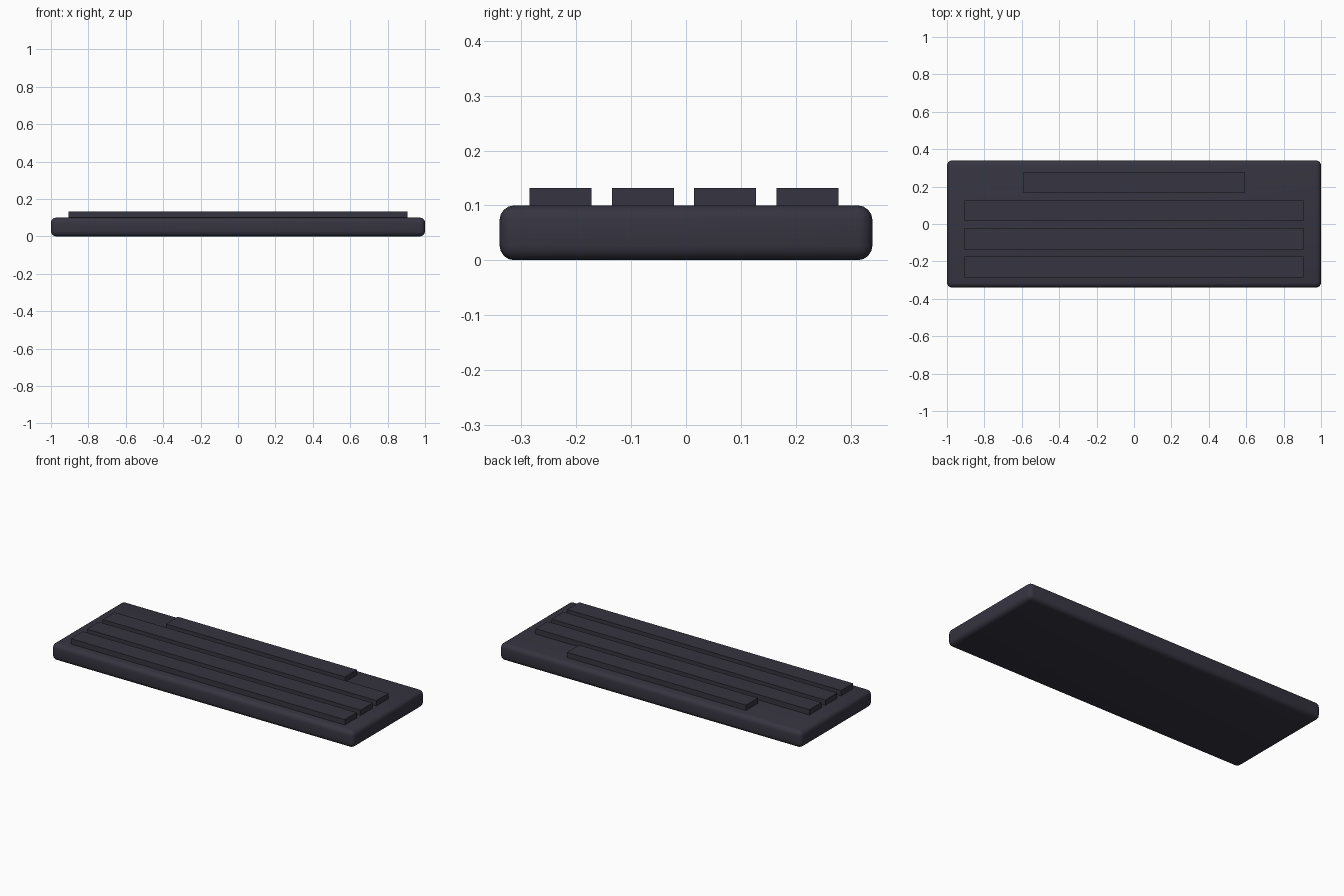
import bpy

if "Cube" in bpy.data.objects:
    bpy.data.objects.remove(bpy.data.objects["Cube"])

charcoal = bpy.data.materials.new("charcoal")
charcoal.diffuse_color = (0.037, 0.035, 0.052, 1)
charcoal.use_nodes = True
charcoal.node_tree.nodes["Principled BSDF"].inputs["Base Color"].default_value = charcoal.diffuse_color


def box(name, size, centre):
    bpy.ops.mesh.primitive_cube_add(size=1, location=centre)
    ob = bpy.context.object
    ob.name = name
    ob.scale = size
    bpy.ops.object.transform_apply(location=False, rotation=False, scale=True)
    ob.data.materials.append(charcoal)
    return ob


# Rounded keyboard case
case = box("case", (2.0, 0.68, 0.1), (0, 0, 0.05))
bevel = case.modifiers.new("rounded_edges", 'BEVEL')
bevel.width = 0.027
bevel.segments = 4
bpy.ops.object.modifier_apply(modifier=bevel.name)
bpy.ops.object.shade_smooth_by_angle()

# Key rows from front to back; the back one is shorter
for i, width in enumerate((1.814, 1.814, 1.814, 1.184)):
    box(f"key_row_{i + 1}", (width, 0.113, 0.038), (0, -0.2285 + 0.15 * i, 0.113))
